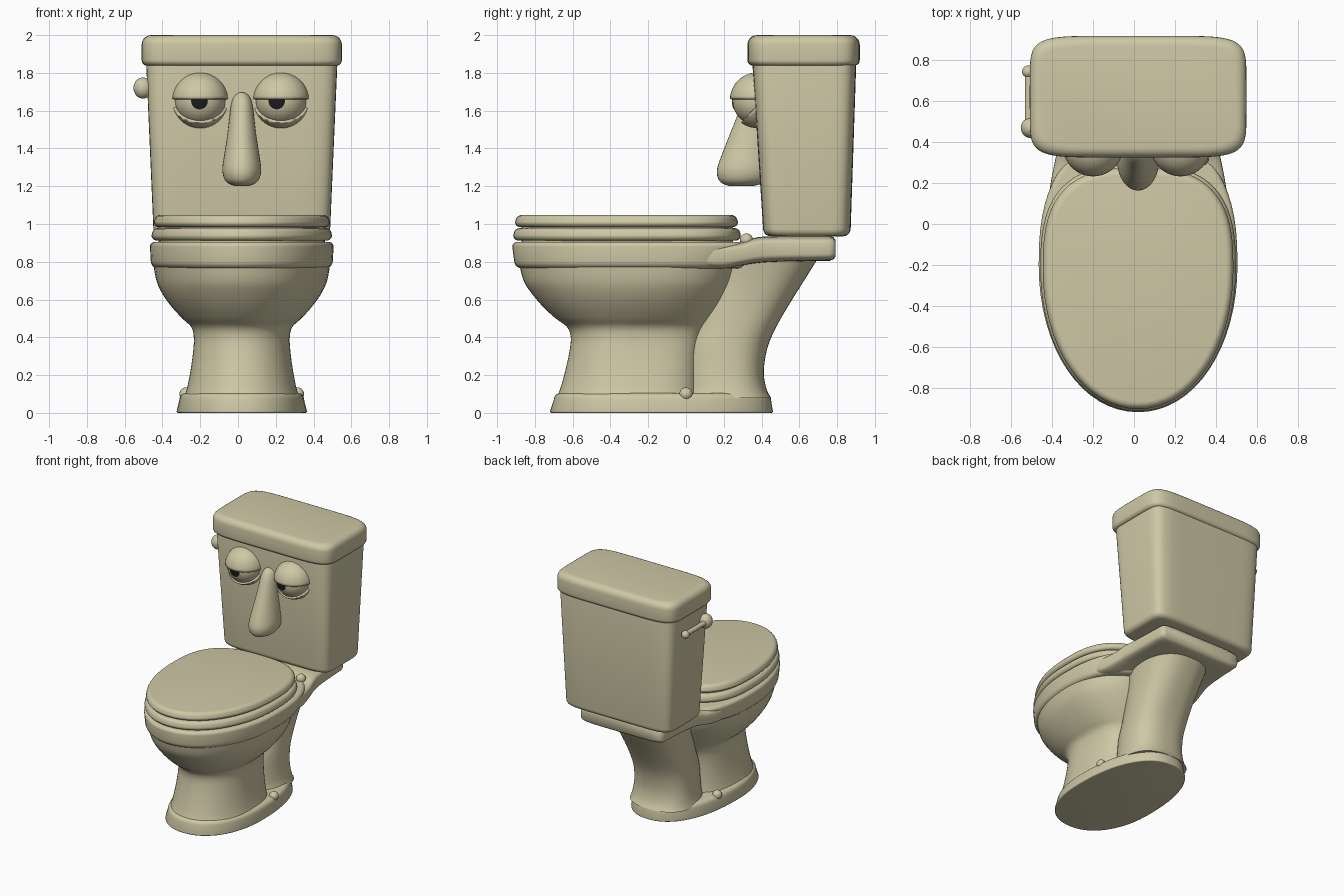
import bpy, bmesh, math
from mathutils import Vector

if "Cube" in bpy.data.objects:
    bpy.data.objects.remove(bpy.data.objects["Cube"])

CX = 0.02  # centre line of the body


def material(name, rgb):
    m = bpy.data.materials.new(name)
    m.diffuse_color = (*rgb, 1)
    m.use_nodes = True
    m.node_tree.nodes["Principled BSDF"].inputs["Base Color"].default_value = m.diffuse_color
    return m


IVORY = material("ivory_ceramic", (0.62, 0.58, 0.38))
BLACK = material("pupil_black", (0.012, 0.012, 0.014))


def finish(bm, name, mat=IVORY, angle=45):
    bmesh.ops.recalc_face_normals(bm, faces=bm.faces)
    me = bpy.data.meshes.new(name)
    bm.to_mesh(me)
    bm.free()
    ob = bpy.data.objects.new(name, me)
    bpy.context.collection.objects.link(ob)
    me.materials.append(mat)
    bpy.ops.object.select_all(action='DESELECT')
    ob.select_set(True)
    bpy.context.view_layer.objects.active = ob
    bpy.ops.object.shade_smooth_by_angle(angle=math.radians(angle))
    return ob


def skin(name, rings, angle=45):
    """Bridge closed rings of points and cap both ends."""
    bm = bmesh.new()
    rows = [[bm.verts.new(p) for p in r] for r in rings]
    n = len(rows[0])
    for a, b in zip(rows, rows[1:]):
        for i in range(n):
            j = (i + 1) % n
            bm.faces.new((a[i], a[j], b[j], b[i]))
    bm.faces.new(rows[0])
    bm.faces.new(rows[-1])
    return finish(bm, name, angle=angle)


def power(v, n):
    return math.copysign(abs(v) ** (2 / n), v)


def egg(z, hx, yf, yb, mid, nf, nb, segs=64):
    """Horizontal oval with separate front and back curves."""
    pts = []
    for i in range(segs):
        t = 2 * math.pi * i / segs
        c, s = math.cos(t), math.sin(t)
        n, length = (nb, yb - mid) if s >= 0 else (nf, mid - yf)
        pts.append((CX + hx * power(c, n), mid + length * power(s, n), z))
    return pts


def spline(rows, k=4):
    """Catmull-Rom interpolation between rows of numbers."""
    out = []
    for i in range(len(rows) - 1):
        p = [rows[max(0, min(len(rows) - 1, i + d))] for d in (-1, 0, 1, 2)]
        for s in range(k):
            t = s / k
            out.append([0.5 * (2 * b + (c - a) * t + (2 * a - 5 * b + 4 * c - d) * t * t
                               + (3 * b - a - 3 * c + d) * t ** 3)
                        for a, b, c, d in zip(*p)])
    return out + [list(rows[-1])]


def slab(name, z0, z1, low, high, mid, nf, nb, r0, r1, steps=5):
    """Rounded-edge slab; low and high are (half width, front y, back y)."""
    rings = []

    def add(z, dims, inset):
        hx, yf, yb = dims
        rings.append(egg(z, hx - inset, yf + inset, yb - inset, mid, nf, nb))
    for i in range(steps + 1):
        a = math.pi / 2 * i / steps
        add(z0 + r0 * (1 - math.cos(a)), low, r0 * (1 - math.sin(a)))
    for i in range(steps + 1):
        a = math.pi / 2 * i / steps
        add(z1 - r1 * (1 - math.sin(a)), high, r1 * (1 - math.cos(a)))
    return skin(name, rings)


def ball(name, centre, r, scale=(1, 1, 1), segs=32):
    bm = bmesh.new()
    bmesh.ops.create_uvsphere(bm, u_segments=segs, v_segments=segs // 2, radius=r)
    bmesh.ops.scale(bm, vec=scale, verts=bm.verts)
    bmesh.ops.translate(bm, vec=centre, verts=bm.verts)
    return finish(bm, name, angle=60)


# Base plate and its bolts
base = (0.345, -0.72, 0.46)
slab("base_plate", 0, 0.105, base, (0.33, -0.70, 0.45), -0.2, 2.2, 2.3, 0.008, 0.035)
for side in (-1, 1):
    ball("base_bolt", (CX + side * 0.295, 0, 0.1), 0.035)

# Bowl and front foot: z, half width, front y, back y, middle y, back roundness
bowl = [(0.08, 0.305, -0.685, 0.08, -0.3, 3), (0.13, 0.29, -0.665, 0.075, -0.3, 3),
        (0.22, 0.272, -0.64, 0.075, -0.3, 3), (0.32, 0.258, -0.618, 0.08, -0.3, 3),
        (0.40, 0.254, -0.61, 0.10, -0.29, 2.8), (0.455, 0.268, -0.63, 0.13, -0.28, 2.6),
        (0.50, 0.315, -0.69, 0.16, -0.26, 2.4), (0.56, 0.37, -0.755, 0.20, -0.24, 2.3),
        (0.63, 0.42, -0.815, 0.235, -0.22, 2.3), (0.70, 0.452, -0.86, 0.265, -0.2, 2.3),
        (0.80, 0.47, -0.885, 0.30, -0.2, 2.3)]
skin("bowl", [egg(z, hx, a, b, m, 2.05, nb) for z, hx, a, b, m, nb in spline(bowl)])
slab("bowl_rim", 0.765, 0.905, (0.482, -0.91, 0.36), (0.486, -0.92, 0.44), -0.2, 2.05, 2.5, 0.04, 0.025)

# Rear pedestal leaning back beneath the tank
rear = [(0.08, 0.255, -0.06, 0.45), (0.13, 0.24, -0.05, 0.425), (0.22, 0.228, -0.05, 0.412),
        (0.34, 0.222, -0.04, 0.43), (0.45, 0.222, 0.0, 0.475), (0.58, 0.228, 0.04, 0.55),
        (0.70, 0.24, 0.08, 0.625), (0.82, 0.26, 0.1, 0.70)]
skin("rear_pedestal", [egg(z, hx, a, b, a + 0.27, 2.1, 2.5) for z, hx, a, b in spline(rear)])

# Deck carrying the tank: y, half width, bottom z, top z
deck = spline([(-0.1, 0.40, 0.78, 0.89), (0.1, 0.435, 0.765, 0.895), (0.2, 0.427, 0.762, 0.895),
               (0.3, 0.408, 0.78, 0.905), (0.38, 0.392, 0.793, 0.93), (0.5, 0.376, 0.80, 0.935),
               (0.76, 0.365, 0.805, 0.935)]) + [(0.78, 0.358, 0.812, 0.93), (0.792, 0.342, 0.828, 0.915)]
skin("deck", [[(CX + hx * power(math.cos(t), 7), y, (a + b) / 2 + (b - a) / 2 * power(math.sin(t), 5))
               for t in [2 * math.pi * i / 48 for i in range(48)]] for y, hx, a, b in deck])

# Seat, seat lid and hinge caps
slab("seat", 0.912, 0.978, (0.478, -0.915, 0.29), (0.475, -0.912, 0.288), -0.22, 2.05, 2.8, 0.028, 0.03)
slab("seat_lid", 0.984, 1.048, (0.466, -0.905, 0.275), (0.464, -0.903, 0.273), -0.22, 2.05, 2.8, 0.026, 0.034)
slab("seat_core", 0.89, 1.0, (0.44, -0.87, 0.25), (0.44, -0.87, 0.25), -0.22, 2.05, 2.8, 0.005, 0.005)
for side in (-1, 1):
    ball("hinge_cap", (CX + side * 0.31, 0.32, 0.915), 0.035)

# Tank and tank lid
slab("tank", 0.935, 1.88, (0.468, 0.408, 0.872), (0.507, 0.35, 0.902), 0.63, 7.5, 7.5, 0.04, 0.01)
slab("tank_lid", 1.838, 2.0, (0.53, 0.325, 0.92), (0.53, 0.325, 0.92), 0.62, 6.5, 6.5, 0.03, 0.05)

# Flush lever on the left side
ball("lever_knob", (-0.503, 0.47, 1.72), 0.056, (0.9, 0.9, 1))
ball("lever_tip", (-0.517, 0.745, 1.72), 0.03)
skin("lever_rod", [[(-0.515 + 0.019 * math.cos(t), y, 1.72 + 0.019 * math.sin(t))
                    for t in [math.pi * i / 8 for i in range(16)]] for y in (0.47, 0.745)])
ball("lever_mount", (-0.49, 0.47, 1.72), 0.035)

# Nose: z, half width, front y, back y
nose = [(1.20, 0.03, 0.235, 0.35), (1.213, 0.068, 0.195, 0.40), (1.24, 0.093, 0.17, 0.44),
        (1.29, 0.103, 0.164, 0.46), (1.36, 0.094, 0.187, 0.46), (1.45, 0.08, 0.222, 0.46),
        (1.55, 0.067, 0.262, 0.45), (1.63, 0.057, 0.292, 0.44), (1.675, 0.042, 0.318, 0.43),
        (1.697, 0.015, 0.345, 0.41)]
skin("nose", [egg(z, hx, a, b, (a + b) / 2, 2, 2, 32) for z, hx, a, b in spline(nose, 3)], 70)


def eyelid(name, centre, normal, offset):
    """Shell cut from a ball, keeping the side that normal points to."""
    bm = bmesh.new()
    bmesh.ops.create_uvsphere(bm, u_segments=40, v_segments=20, radius=0.148)
    bmesh.ops.bisect_plane(bm, geom=bm.verts[:] + bm.edges[:] + bm.faces[:], dist=1e-5,
                           plane_co=offset, plane_no=normal, clear_inner=True)
    bmesh.ops.translate(bm, vec=centre, verts=bm.verts)
    ob = finish(bm, name)
    mod = ob.modifiers.new("thickness", 'SOLIDIFY')
    mod.thickness = 0.018
    mod.offset = -1


# Eyes with heavy upper lids, thin lower lids and dark pupils
for x, pupil_x in ((-0.20, -0.204), (0.228, 0.204)):
    eye = Vector((x, 0.38, 1.655))
    ball("eyeball", eye, 0.134, segs=40)
    eyelid("upper_eyelid", eye, (0, 0, 1), (0, 0, 0.006))
    eyelid("lower_eyelid", eye, (0, 1, -1), (0, 0, -0.03))
    bm = bmesh.new()
    bmesh.ops.create_uvsphere(bm, u_segments=32, v_segments=48, radius=0.137)
    bmesh.ops.delete(bm, geom=[v for v in bm.verts if v.co.z < 0.137 * math.cos(0.38)], context='VERTS')
    aim = Vector((pupil_x - x, -0.132, -0.004)).to_track_quat('Z', 'Y')
    bmesh.ops.transform(bm, matrix=aim.to_matrix().to_4x4(), verts=bm.verts)
    bmesh.ops.translate(bm, vec=eye, verts=bm.verts)
    finish(bm, "pupil", BLACK)
